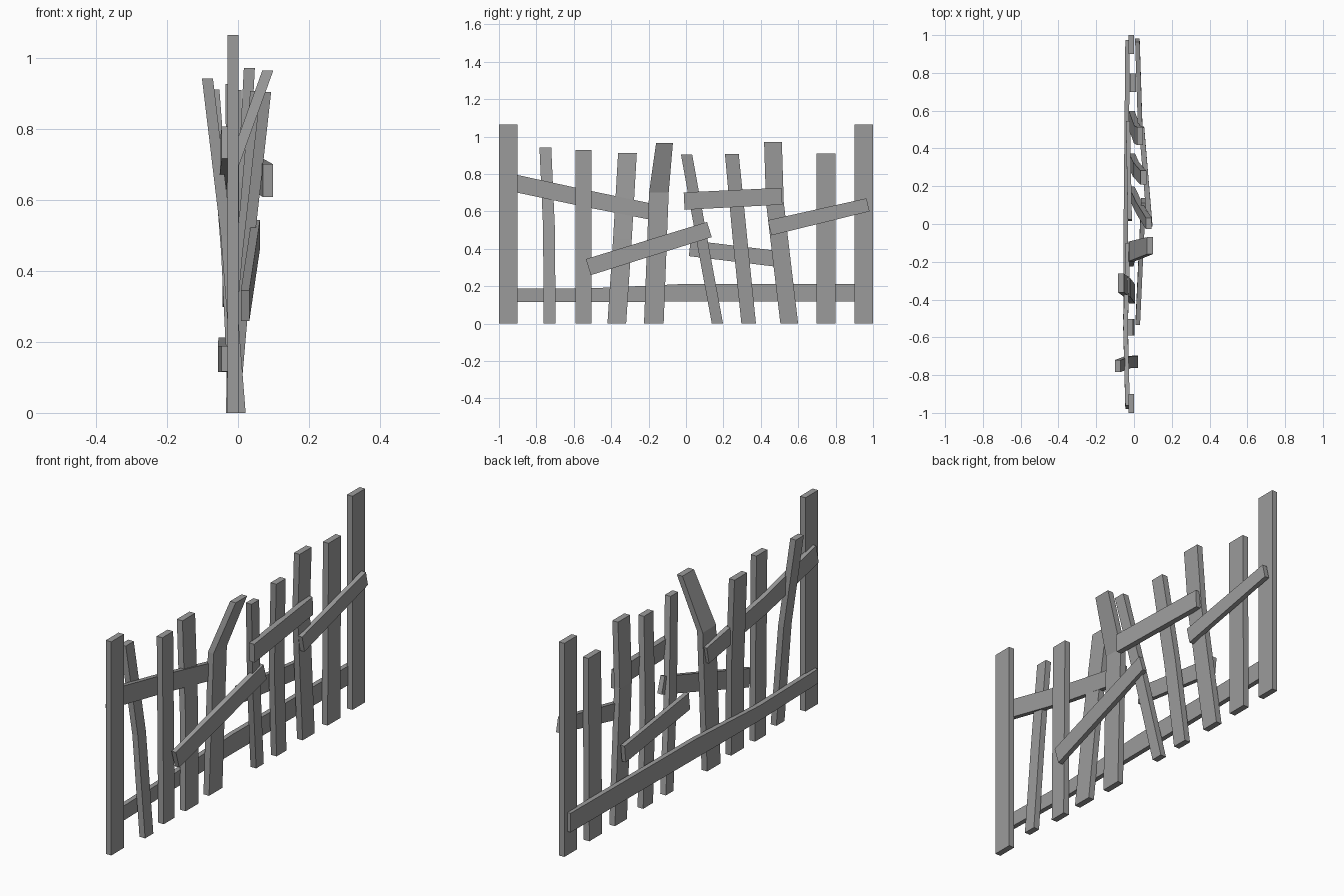
import bpy, bmesh
from mathutils import Vector

wood = bpy.data.materials.new("dark_grey_wood")
wood.diffuse_color = (0.33, 0.33, 0.33, 1)


def board(name, stations, thick, upright):
    """Skin a plank through stations (x, y, z, width)."""
    bm = bmesh.new()
    rings = []
    pts = [Vector(s[:3]) for s in stations]
    for i, s in enumerate(stations):
        if upright:
            across = Vector((0, 1, 0))
        else:
            d = pts[min(i + 1, len(pts) - 1)] - pts[max(i - 1, 0)]
            across = Vector((0, -d.z, d.y)).normalized()
        t = Vector((thick / 2, 0, 0))
        w = across * s[3] / 2
        rings.append([bm.verts.new(pts[i] + o) for o in (-t - w, t - w, t + w, w - t)])
    for a, b in zip(rings, rings[1:]):
        for k in range(4):
            n = (k + 1) % 4
            bm.faces.new((a[k], a[n], b[n], b[k]))
    bm.faces.new(rings[0][::-1])
    bm.faces.new(rings[-1])
    bmesh.ops.recalc_face_normals(bm, faces=bm.faces)
    me = bpy.data.meshes.new(name)
    bm.to_mesh(me)
    bm.free()
    me.materials.append(wood)
    bpy.context.collection.objects.link(bpy.data.objects.new(name, me))


# End posts
for side, y in (("left", -0.95), ("right", 0.95)):
    board(side + "_post", [(-0.014, y, 0, 0.1), (-0.014, y, 1.065, 0.1)], 0.03, True)

# Crooked pickets
pickets = [
    [(0.006, -0.73, 0, 0.065), (-0.033, -0.732, 0.5, 0.063), (-0.086, -0.752, 0.942, 0.063)],
    [(-0.012, -0.547, 0, 0.086), (-0.02, -0.547, 0.927, 0.086)],
    [(-0.01, -0.37, 0, 0.1), (-0.032, -0.34, 0.45, 0.1), (-0.068, -0.313, 0.912, 0.1)],
    [(-0.018, -0.172, 0, 0.105), (-0.012, -0.145, 0.7, 0.105), (0.084, -0.115, 0.965, 0.09)],
    [(-0.012, 0.168, 0, 0.06), (0.027, 0.085, 0.45, 0.06), (0.078, 0.003, 0.905, 0.06)],
    [(-0.01, 0.335, 0, 0.078), (0.01, 0.289, 0.45, 0.078), (0.05, 0.245, 0.908, 0.074)],
    [(-0.012, 0.552, 0, 0.095), (0.015, 0.475, 0.65, 0.095), (0.032, 0.465, 0.972, 0.095)],
    [(-0.01, 0.748, 0, 0.1), (-0.005, 0.748, 0.91, 0.1)],
]
for i, p in enumerate(pickets):
    board(f"picket_{i + 1}", p, 0.031, True)

# Rails behind and loose boards nailed in front
board("bottom_rail", [(-0.034, -0.975, 0.152, 0.072), (-0.045, -0.5, 0.152, 0.074),
                      (-0.043, 0.0, 0.165, 0.095), (-0.034, 0.975, 0.165, 0.095)], 0.024, False)
board("upper_back_rail", [(-0.034, -0.97, 0.762, 0.093), (-0.045, -0.55, 0.672, 0.09),
                          (-0.032, -0.11, 0.583, 0.085)], 0.024, False)
board("middle_back_rail", [(-0.022, 0.02, 0.403, 0.085), (-0.032, 0.54, 0.34, 0.085)], 0.022, False)
board("front_board_low", [(0.02, -0.522, 0.302, 0.09), (0.05, 0.125, 0.503, 0.085)], 0.024, False)
board("front_board_high", [(0.084, -0.01, 0.655, 0.093), (0.04, 0.513, 0.681, 0.09)], 0.028, False)
board("front_board_right", [(0.035, 0.447, 0.512, 0.083), (0.018, 0.973, 0.635, 0.072)], 0.024, False)
